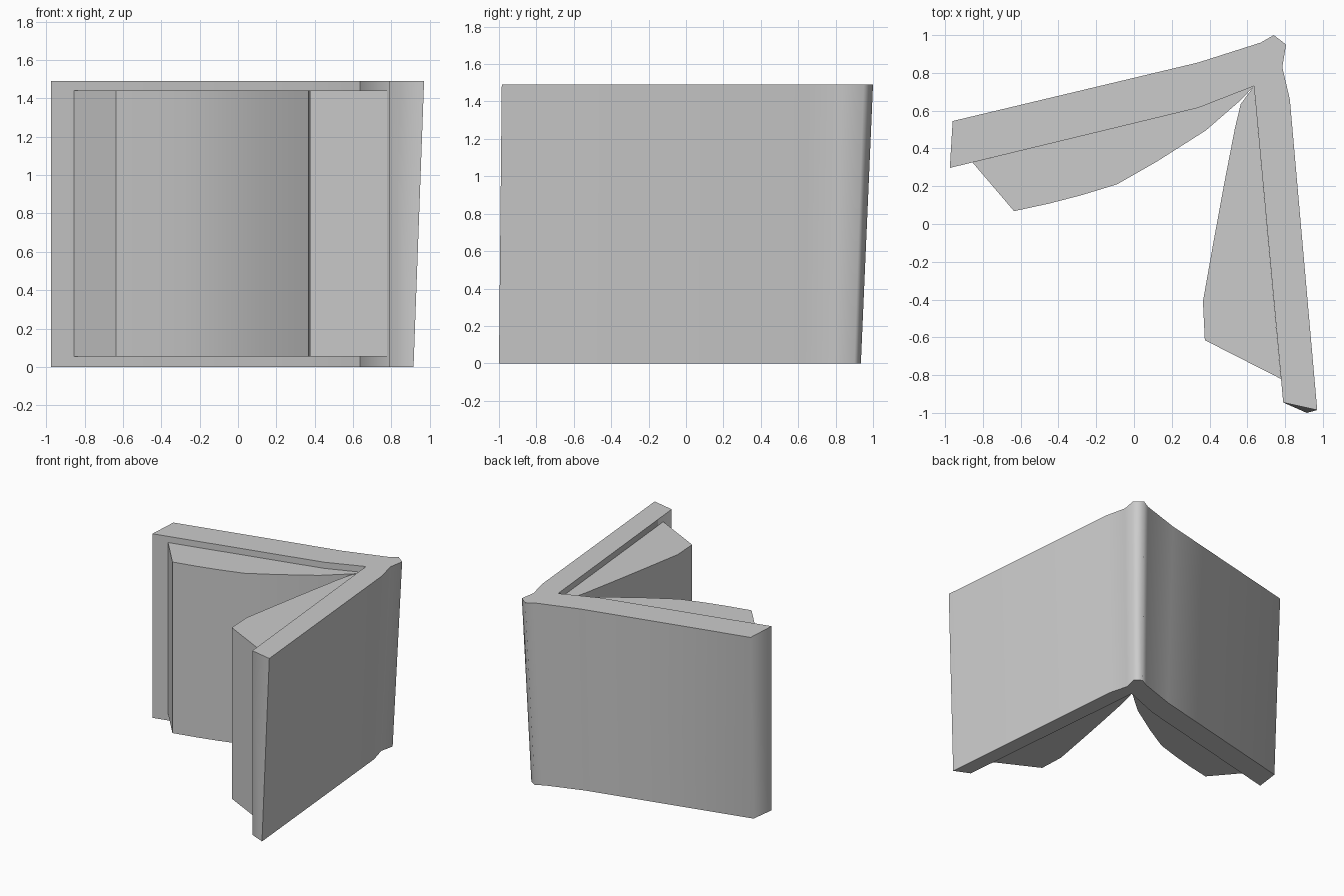
import bpy, bmesh, math

if "Cube" in bpy.data.objects:
    bpy.data.objects.remove(bpy.data.objects["Cube"])


def loft(name, bottom, top, z0, z1, smooth):
    """Solid between two matching outlines (seen from above)."""
    bm = bmesh.new()
    lo = [bm.verts.new((x, y, z0)) for x, y in bottom]
    hi = [bm.verts.new((x, y, z1)) for x, y in top]
    bm.faces.new(lo)
    bm.faces.new(hi)
    n = len(lo)
    for i in range(n):
        j = (i + 1) % n
        bm.faces.new((lo[i], lo[j], hi[j], hi[i]))
    bmesh.ops.recalc_face_normals(bm, faces=bm.faces)
    mesh = bpy.data.meshes.new(name)
    bm.to_mesh(mesh)
    bm.free()
    ob = bpy.data.objects.new(name, mesh)
    bpy.context.collection.objects.link(ob)
    bpy.ops.object.select_all(action='DESELECT')
    ob.select_set(True)
    bpy.context.view_layer.objects.active = ob
    bpy.ops.object.shade_smooth_by_angle(angle=math.radians(smooth))
    return ob


# Cover: outer side leans inward at the bottom, inner side stays vertical
outer = [  # x, y, and shift of the bottom edge
    (-0.96, 0.545, 0.01, -0.054),
    (0.34, 0.855, 0.0, -0.055),
    (0.67, 0.96, -0.03, -0.06),
    (0.74, 1.0, -0.04, -0.065),
    (0.805, 0.95, -0.05, -0.05),
    (0.785, 0.83, -0.055, -0.04),
    (0.825, 0.66, -0.055, -0.02),
    (0.97, -0.985, -0.055, -0.015),
]
inner = [(0.79, -0.945), (0.635, 0.73), (0.34, 0.615), (-0.975, 0.297)]
loft("book_cover",
     [(x + dx, y + dy) for x, y, dx, dy in outer] + inner,
     [(x, y) for x, y, dx, dy in outer] + inner,
     0.0, 1.49, 80)

# Page blocks: bulging fans resting on the inner side of each cover board
left = [(-0.855, 0.326), (-0.635, 0.068), (-0.45, 0.108), (-0.28, 0.152),
        (-0.09, 0.21), (0.12, 0.33), (0.38, 0.495), (0.57, 0.66),
        (0.635, 0.73), (0.34, 0.615)]
right = [(0.635, 0.73), (0.565, 0.635), (0.535, 0.51), (0.475, 0.2),
         (0.42, -0.1), (0.365, -0.41), (0.375, -0.615), (0.778, -0.82)]
for name, outline in (("left_pages", left), ("right_pages", right)):
    loft(name, outline, outline, 0.055, 1.44, 40)
